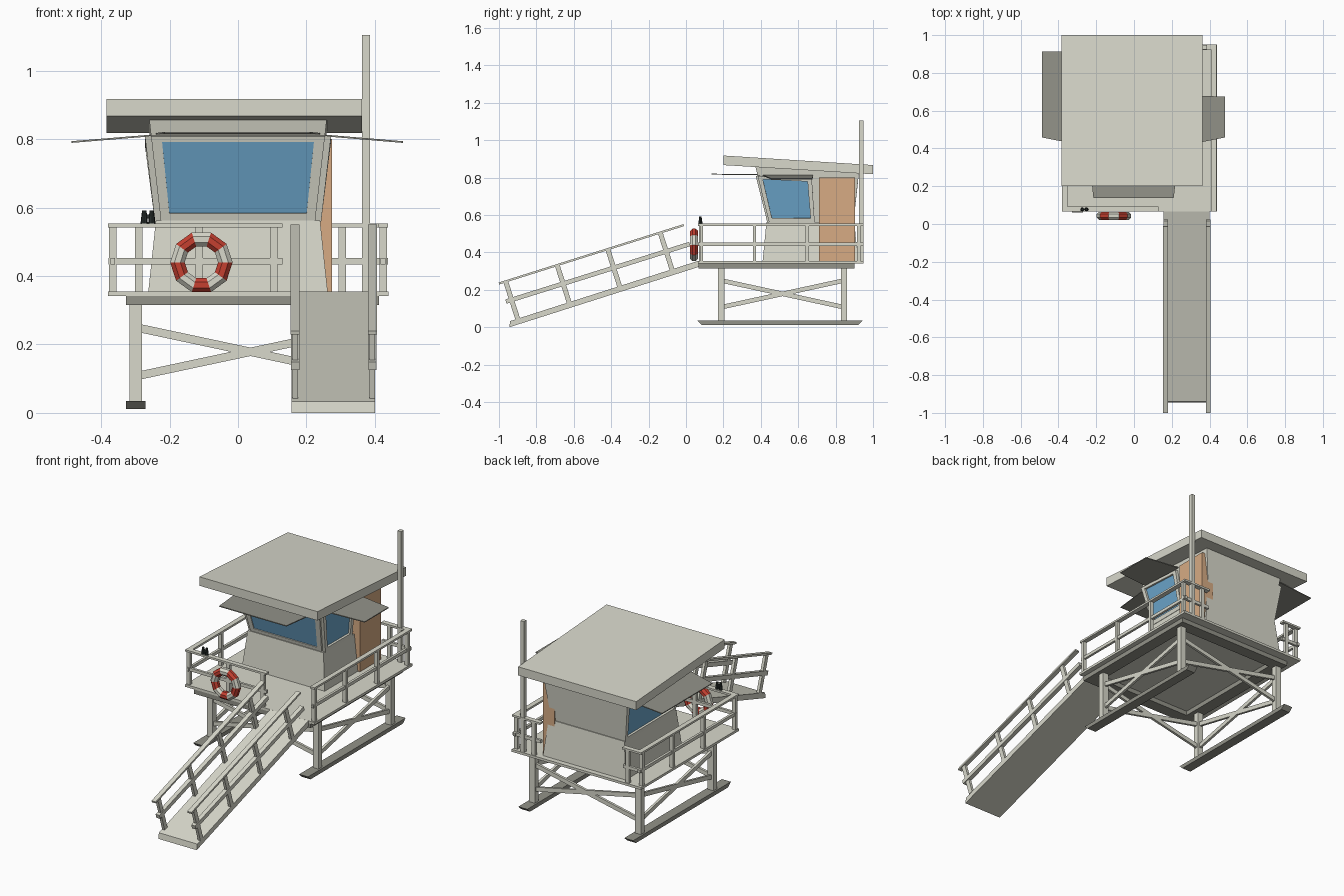
import bpy, bmesh, math
from mathutils import Vector

if "Cube" in bpy.data.objects:
    bpy.data.objects.remove(bpy.data.objects["Cube"])


def material(name, rgb):
    m = bpy.data.materials.new(name)
    m.diffuse_color = (*rgb, 1)
    m.use_nodes = True
    m.node_tree.nodes["Principled BSDF"].inputs["Base Color"].default_value = m.diffuse_color
    return m


CREAM = material("cream_paint", (0.69, 0.69, 0.60))
GREY = material("grey_timber", (0.29, 0.29, 0.25))
BLUE = material("window_blue", (0.15, 0.38, 0.60))
TAN = material("door_tan", (0.68, 0.41, 0.23))
RED = material("ring_red", (0.56, 0.05, 0.03))
BLACK = material("dark_rubber", (0.02, 0.027, 0.025))


def finish(name, bm, *mats):
    bmesh.ops.recalc_face_normals(bm, faces=bm.faces)
    me = bpy.data.meshes.new(name)
    bm.to_mesh(me)
    bm.free()
    for m in mats:
        me.materials.append(m)
    ob = bpy.data.objects.new(name, me)
    bpy.context.collection.objects.link(ob)
    return ob


def add_hexa(bm, low, high):
    """Solid between two matching loops of points."""
    a = [bm.verts.new(p) for p in low]
    b = [bm.verts.new(p) for p in high]
    n = len(a)
    bm.faces.new(a)
    bm.faces.new(b)
    for i in range(n):
        j = (i + 1) % n
        bm.faces.new((a[i], a[j], b[j], b[i]))


def rect(x0, x1, y0, y1, z0, z1=None):
    z1 = z0 if z1 is None else z1      # z0 at the front edge, z1 at the back
    return [(x0, y0, z0), (x1, y0, z0), (x1, y1, z1), (x0, y1, z1)]


def solid(name, low, high, mat):
    bm = bmesh.new()
    add_hexa(bm, low, high)
    return finish(name, bm, mat)


def box(name, x0, x1, y0, y1, z0, z1, mat):
    return solid(name, rect(x0, x1, y0, y1, z0), rect(x0, x1, y0, y1, z1), mat)


def add_beam(bm, a, b, w, h):
    """Square-cut bar from a to b, w wide sideways and h the other way."""
    a, b = Vector(a), Vector(b)
    d = (b - a).normalized()
    ref = Vector((0, 1, 0)) if abs(d.z) > 0.9 else Vector((0, 0, 1))
    s = d.cross(ref).normalized()
    u = s.cross(d)
    ring = [s * (i * w / 2) + u * (j * h / 2) for i, j in ((-1, -1), (1, -1), (1, 1), (-1, 1))]
    add_hexa(bm, [a + r for r in ring], [b + r for r in ring])


def beams(name, bars, mat):
    bm = bmesh.new()
    for bar in bars:
        add_beam(bm, *bar)
    return finish(name, bm, mat)


# --- skids, legs and cross braces
LX, RX, FY, BY = -0.299, 0.372, 0.188, 0.845
for side, x in (("left", LX), ("right", RX)):
    solid(side + "_skid", rect(x - 0.028, x + 0.028, 0.085, 0.92, 0.012),
          rect(x - 0.028, x + 0.028, 0.062, 0.945, 0.035), GREY)
    for end, y in (("front", FY), ("back", BY)):
        box(f"{side}_{end}_leg", x - 0.018, x + 0.018, y - 0.017, y + 0.017, 0.034, 0.33, CREAM)
    beams(side + "_brace", [((x, FY, 0.25), (x, BY, 0.107), 0.014, 0.024),
                            ((x, FY, 0.107), (x, BY, 0.25), 0.014, 0.024)], CREAM)
for end, y in (("front", FY), ("back", BY)):
    beams(end + "_brace", [((LX, y, 0.25), (RX, y, 0.107), 0.014, 0.024),
                           ((LX, y, 0.107), (RX, y, 0.25), 0.014, 0.024)], CREAM)

# --- deck and the grey frame beneath it
box("deck", -0.38, 0.44, 0.065, 0.95, 0.341, 0.355, CREAM)
beams("deck_frame", [((-0.292, 0.067, 0.329), (-0.292, 0.90, 0.329), 0.07, 0.028),
                     ((0.377, 0.067, 0.329), (0.377, 0.90, 0.329), 0.07, 0.028),
                     ((-0.26, 0.102, 0.329), (0.345, 0.102, 0.329), 0.07, 0.028),
                     ((-0.26, 0.865, 0.329), (0.345, 0.865, 0.329), 0.07, 0.028)], GREY)


# --- deck railings: top board, middle rail and posts
def railing(name, a, b, stops):
    a, b = Vector(a), Vector(b)
    bars = [((*a, 0.548), (*b, 0.548), 0.028, 0.011), ((*a, 0.443), (*b, 0.443), 0.014, 0.018)]
    for t in stops:
        p = a.lerp(b, t)
        bars.append(((*p, 0.35), (*p, 0.545), 0.022, 0.018))
    beams(name, bars, CREAM)


railing("left_railing", (-0.366, 0.065), (-0.366, 0.95), (0.02, 0.34, 0.66, 0.97))
railing("right_railing", (0.424, 0.065), (0.424, 0.95), (0.02, 0.34, 0.66, 0.97))
railing("front_railing", (-0.378, 0.079), (0.13, 0.079), (0.52, 0.95))
railing("back_left_railing", (-0.378, 0.936), (-0.26, 0.936), (0.75,))
railing("back_right_railing", (0.26, 0.936), (0.438, 0.936), (0.25,))

# --- ramp with its two handrails
solid("ramp", [(0.157, -0.945, 0.0), (0.40, -0.945, 0.0), (0.40, 0.066, 0.322), (0.157, 0.066, 0.322)],
      [(0.157, -0.94, 0.033), (0.40, -0.94, 0.033), (0.40, 0.066, 0.355), (0.157, 0.066, 0.355)], CREAM)
for side, x in (("left", 0.167), ("right", 0.393)):
    bars = [((x, -1.0, 0.234), (x, -0.012, 0.546), 0.026, 0.011),
            ((x, -0.963, 0.137), (x, 0.02, 0.445), 0.024, 0.024)]
    for y in (-0.90, -0.625, -0.355, -0.075):
        z = 0.045 + (y + 0.90) * 0.32
        bars.append(((x, y, z), (x, y - 0.064, z + 0.2), 0.016, 0.026))
    beams(side + "_ramp_rail", bars, CREAM)

# --- cabin: lower walls taper in, upper walls flare out to the roof
solid("lower_walls", rect(-0.262, 0.262, 0.41, 0.92, 0.355),
      rect(-0.24, 0.24, 0.43, 0.90, 0.562), CREAM)
low = [Vector(p) for p in rect(-0.225, 0.225, 0.445, 0.895, 0.56)]
high = [Vector(p) for p in rect(-0.26, 0.26, 0.37, 0.925, 0.862, 0.828)]
solid("upper_walls", low, high, CREAM)


def wall_panel(bm, i, u0, u1, v0, v1, t):
    """Plate of thickness t on upper wall i (0 front, 1 right, 2 back, 3 left)."""
    j = (i + 1) % 4

    def at(u, v):
        return low[i].lerp(low[j], u).lerp(high[i].lerp(high[j], u), v)
    n = (low[j] - low[i]).cross(high[i] - low[i]).normalized()
    base = [at(u0, v0), at(u1, v0), at(u1, v1), at(u0, v1)]
    add_hexa(bm, [p - n * 0.004 for p in base], [p + n * t for p in base])


# --- windows: glass plate plus four frame strips
for name, i, u0, u1, t in (("front", 0, 0.0, 1.0, 0.010), ("right", 1, 0.0, 0.54, 0.018),
                           ("left", 3, 0.0, 1.0, 0.018)):
    f = 0.06 if i == 0 else 0.045
    v0, v1, v2, v3 = 0.0, 0.085, 0.775, 0.83
    bm = bmesh.new()
    wall_panel(bm, i, u0 + f, u1 - f, v1, v2, 0.006)
    finish(name + "_window", bm, BLUE)
    bm = bmesh.new()
    wall_panel(bm, i, u0, u1, v0, v1, t)
    wall_panel(bm, i, u0, u1, v2, v3, t)
    wall_panel(bm, i, u0, u0 + f, v1, v2, t)
    wall_panel(bm, i, u1 - f, u1, v1, v2, t)
    finish(name + "_window_frame", bm, CREAM)

# --- upright door standing proud of the right wall
box("door", 0.20, 0.275, 0.71, 0.903, 0.355, 0.80, TAN)

# --- sloping roof slab
solid("roof", rect(-0.385, 0.363, 0.20, 1.0, 0.867, 0.818),
      rect(-0.385, 0.363, 0.20, 1.0, 0.918, 0.867), CREAM)


# --- thin grey shutters propped open above the windows
def shutter(name, pts):
    solid(name, pts, [(x, y, z + 0.005) for x, y, z in pts], GREY)


shutter("front_shutter", [(-0.24, 0.385, 0.813), (0.24, 0.385, 0.813), (0.21, 0.137, 0.816), (-0.215, 0.137, 0.816)])
shutter("right_shutter", [(0.255, 0.413, 0.808), (0.255, 0.68, 0.808), (0.482, 0.675, 0.789), (0.482, 0.458, 0.789)])
shutter("left_shutter", [(-0.255, 0.413, 0.808), (-0.255, 0.912, 0.808), (-0.487, 0.912, 0.789), (-0.487, 0.458, 0.789)])

# --- flag pole
box("pole", 0.363, 0.386, 0.925, 0.948, 0.345, 1.105, CREAM)

# --- life ring, alternating red and cream segments
bm = bmesh.new()
N, M = 10, 8
rings = []
for k in range(N):
    a = math.radians(252 + 36 * k)
    ring = []
    for s in range(M):
        b = 2 * math.pi * (s + 0.5) / M
        r = 0.070 + 0.023 * math.cos(b)
        ring.append(bm.verts.new((-0.107 + r * math.cos(a), 0.043 + 0.023 * math.sin(b),
                                  0.44 + r * math.sin(a))))
    rings.append(ring)
for k in range(N):
    p, q = rings[k], rings[(k + 1) % N]
    for s in range(M):
        face = bm.faces.new((p[s], q[s], q[(s + 1) % M], p[(s + 1) % M]))
        face.material_index = k % 2
finish("life_ring", bm, RED, CREAM)

# --- binoculars standing on the front rail
bm = bmesh.new()
for x in (-0.274, -0.252):
    for z0, z1, r0, r1 in ((0.553, 0.572, 0.0105, 0.0095), (0.572, 0.592, 0.0085, 0.0065)):
        loops = [[(x + r * math.cos(k * math.pi / 4), 0.077 + r * math.sin(k * math.pi / 4), z)
                  for k in range(8)] for z, r in ((z0, r0), (z1, r1))]
        add_hexa(bm, *loops)
add_beam(bm, (-0.274, 0.077, 0.574), (-0.252, 0.077, 0.574), 0.008, 0.012)
finish("binoculars", bm, BLACK)
